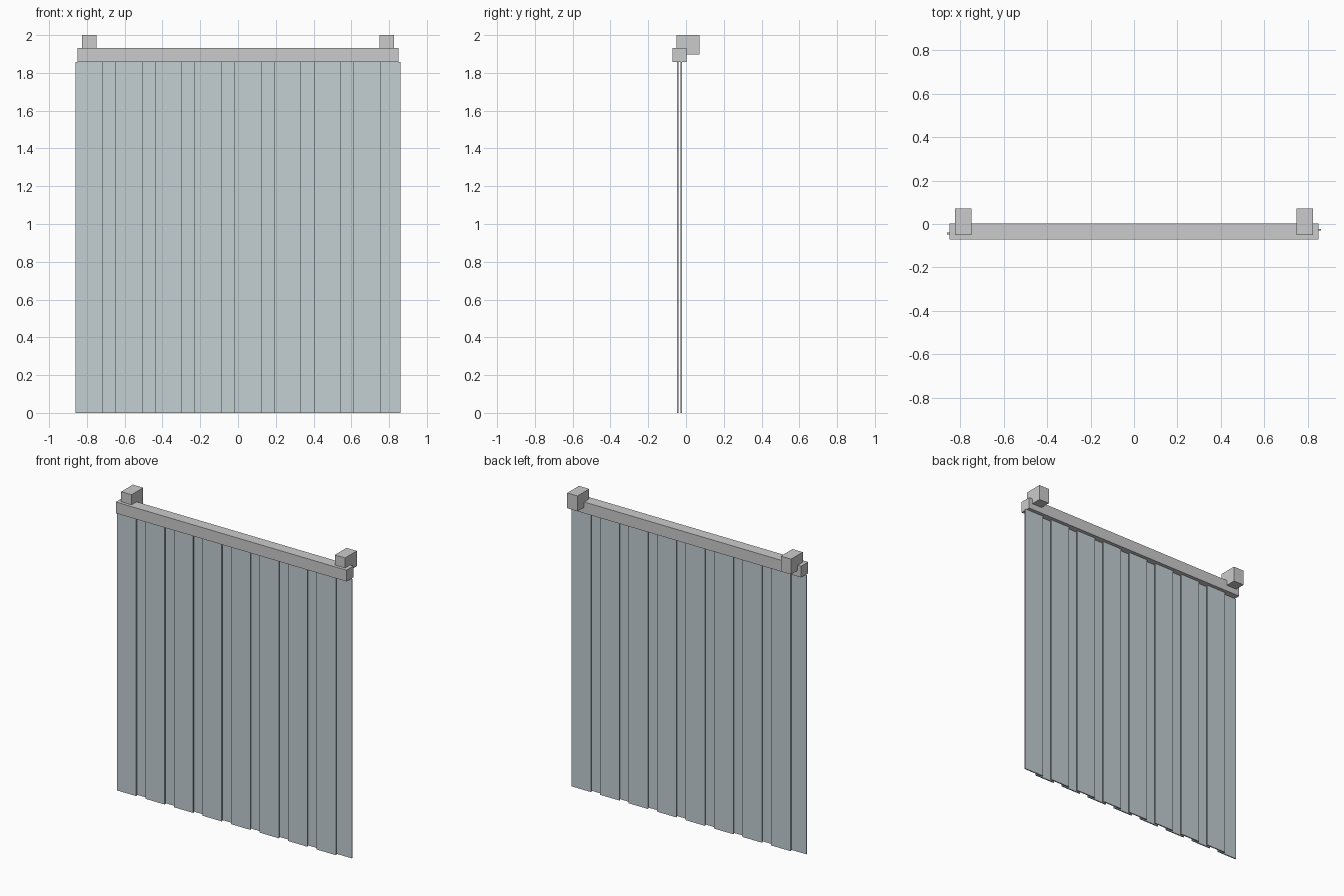
import bpy

if "Cube" in bpy.data.objects:
    bpy.data.objects.remove(bpy.data.objects["Cube"])


def box(name, x, y, z):
    """Axis-aligned box from (min, max) ranges."""
    bpy.ops.mesh.primitive_cube_add(size=1, location=[(a + b) / 2 for a, b in (x, y, z)])
    ob = bpy.context.object
    ob.name = name
    ob.scale = [b - a for a, b in (x, y, z)]
    bpy.ops.object.transform_apply(location=False, rotation=False, scale=True)
    return ob


RAIL_Z = 1.858
RAIL_Y = -0.035

# Header rail
box("header_rail", (-0.85, 0.85), (-0.072, 0.002), (RAIL_Z, 1.933))

# Wall brackets gripping the rail at both ends
for side, x in (("left", -0.787), ("right", 0.787)):
    box(f"wall_bracket_{side}", (x - 0.038, x + 0.038), (-0.051, 0.072), (1.898, 2.0))

# Overlapping hanging strips, alternating front and back layers
COUNT, WIDTH, HALF_SPAN, THICK = 16, 0.143, 0.86, 0.008
pitch = (2 * HALF_SPAN - WIDTH) / (COUNT - 1)
for i in range(COUNT):
    x = -HALF_SPAN + i * pitch
    y = RAIL_Y + (-0.009 if i % 2 == 0 else 0.009)
    layer = "front" if i % 2 == 0 else "back"
    box(f"{layer}_strip_{i // 2 + 1}", (x, x + WIDTH),
        (y - THICK / 2, y + THICK / 2), (0, RAIL_Z))

# Pale blue-grey plastic on the strips
mat = bpy.data.materials.new("strip_plastic")
mat.diffuse_color = (0.55, 0.62, 0.65, 1)
mat.use_nodes = True
mat.node_tree.nodes["Principled BSDF"].inputs["Base Color"].default_value = mat.diffuse_color
for ob in bpy.data.objects:
    if "strip" in ob.name:
        ob.data.materials.append(mat)
